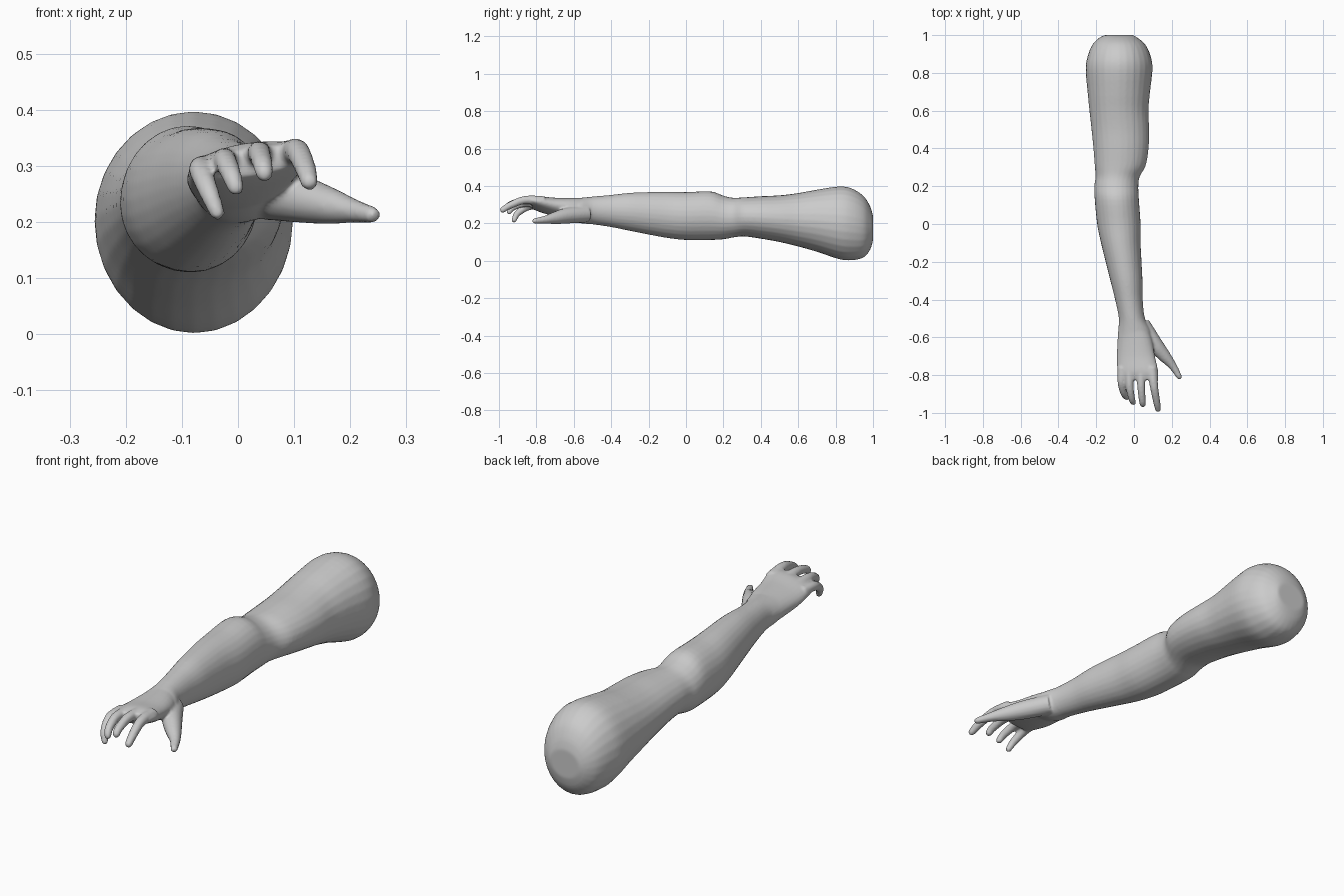
import bpy, bmesh, math
from mathutils import Vector

cube = bpy.data.objects.get("Cube")
if cube:
    bpy.data.objects.remove(cube)

skin = bpy.data.materials.new("plain grey")
skin.use_nodes = True
grey = (0.6, 0.6, 0.6, 1)
skin.diffuse_color = grey
skin.node_tree.nodes["Principled BSDF"].inputs["Base Color"].default_value = grey


def spline(keys, steps):
    """Smooth interpolation through rows of numbers."""
    rows = []
    for i in range(len(keys) - 1):
        a, b = keys[max(i - 1, 0)], keys[i]
        c, d = keys[i + 1], keys[min(i + 2, len(keys) - 1)]
        for s in range(steps):
            t = s / steps
            rows.append([0.5 * (2 * q + (r - p) * t + (2 * p - 5 * q + 4 * r - w) * t * t
                                + (3 * q - p - 3 * r + w) * t ** 3)
                         for p, q, r, w in zip(a, b, c, d)])
    rows.append(list(keys[-1]))
    return rows


def loft(bm, rings, sides=28):
    """Closed skin over rings given as (centre, first axis, second axis)."""
    loops = []
    for centre, u, v in rings:
        loops.append([bm.verts.new(centre + u * math.cos(math.tau * k / sides)
                                   + v * math.sin(math.tau * k / sides)) for k in range(sides)])
    for a, b in zip(loops, loops[1:]):
        for k in range(sides):
            n = (k + 1) % sides
            bm.faces.new((a[k], a[n], b[n], b[k]))
    bm.faces.new(loops[0][::-1])
    bm.faces.new(loops[-1])


def box_ring(y, x0, x1, z0, z1):
    return (Vector(((x0 + x1) / 2, y, (z0 + z1) / 2)),
            Vector(((x1 - x0) / 2, 0, 0)), Vector((0, 0, (z1 - z0) / 2)))


def digit(bm, keys):
    """Tapered round finger along (x, y, z, radius) points with a rounded tip."""
    rows = spline(keys, 5)
    rings = []
    for i, row in enumerate(rows):
        p = Vector(row[:3])
        along = Vector(rows[min(i + 1, len(rows) - 1)][:3]) - Vector(rows[max(i - 1, 0)][:3])
        along.normalize()
        u = along.cross(Vector((0, 0, 1))).normalized()
        rings.append((p, u * row[3], u.cross(along) * row[3]))
    p, u, v = rings[-1]
    for t in (0.5, 0.85, 0.98):
        f = math.sqrt(1 - t * t)
        rings.append((p + along * rows[-1][3] * t, u * f, v * f))
    loft(bm, rings, 16)


bm = bmesh.new()

# Upper arm and forearm: y, left and right edge, bottom and top
arm = [(1.0, -.155, -.005, .11, .24), (.985, -.185, .02, .06, .29),
       (.95, -.22, .06, .018, .345), (.89, -.245, .088, .003, .385),
       (.82, -.256, .098, .008, .397), (.7, -.246, .085, .048, .38),
       (.6, -.236, .076, .076, .362), (.5, -.225, .08, .1, .35),
       (.4, -.215, .077, .118, .345), (.31, -.208, .062, .13, .339),
       (.25, -.204, .03, .124, .337), (.2, -.21, .023, .115, .348),
       (.13, -.208, .026, .111, .371), (0, -.195, .035, .111, .367),
       (-.1, -.175, .035, .122, .368), (-.2, -.15, .04, .14, .367),
       (-.3, -.125, .045, .16, .363), (-.4, -.1, .046, .18, .352),
       (-.5, -.08, .058, .195, .343), (-.57, -.082, .09, .202, .336),
       (-.64, -.075, .085, .23, .33)]
loft(bm, [box_ring(*row) for row in spline(arm, 4)])

# Hand: flat tapering slab rolled so that the index side is higher
roll = math.radians(9)
across = Vector((math.cos(roll), 0, math.sin(roll)))
upward = Vector((-math.sin(roll), 0, math.cos(roll)))
hand = [(-.52, -.01, .27, .07, .066), (-.6, .003, .277, .09, .058),
        (-.7, .01, .287, .102, .048), (-.78, .02, .302, .11, .039),
        (-.825, .023, .307, .108, .024)]
loft(bm, [(Vector((x, y, z)), across * w, upward * h) for y, x, z, w, h in spline(hand, 4)])

# Four curled fingers and the thumb
digits = {
    "little": [(-.062, -.76, .295, .024), (-.066, -.84, .291, .021),
               (-.052, -.9, .254, .018), (-.037, -.919, .217, .014)],
    "ring": [(-.025, -.76, .306, .025), (-.023, -.86, .309, .021),
             (-.012, -.925, .285, .018), (-.004, -.945, .262, .015)],
    "middle": [(.038, -.76, .316, .026), (.038, -.86, .322, .021),
               (.044, -.935, .303, .018), (.047, -.955, .287, .016)],
    "index": [(.094, -.76, .317, .029), (.106, -.86, .325, .022),
              (.12, -.94, .296, .019), (.127, -.98, .272, .016)],
    "thumb": [(.04, -.53, .25, .045), (.105, -.63, .242, .043),
              (.158, -.695, .23, .034), (.204, -.75, .22, .022), (.239, -.808, .213, .015)],
}
for path in digits.values():
    digit(bm, path)

# Elbow point at the back of the joint
bmesh.ops.recalc_face_normals(bm, faces=bm.faces)
mesh = bpy.data.meshes.new("arm")
bm.to_mesh(mesh)
bm.free()
mesh.materials.append(skin)
obj = bpy.data.objects.new("arm", mesh)
bpy.context.collection.objects.link(obj)

# Fuse the parts into one continuous skin
fuse = obj.modifiers.new("Fuse", 'REMESH')
fuse.mode = 'VOXEL'
fuse.voxel_size = 0.006
fuse.use_smooth_shade = True
soften = obj.modifiers.new("Soften", 'SMOOTH')
soften.factor = 0.5
soften.iterations = 5
